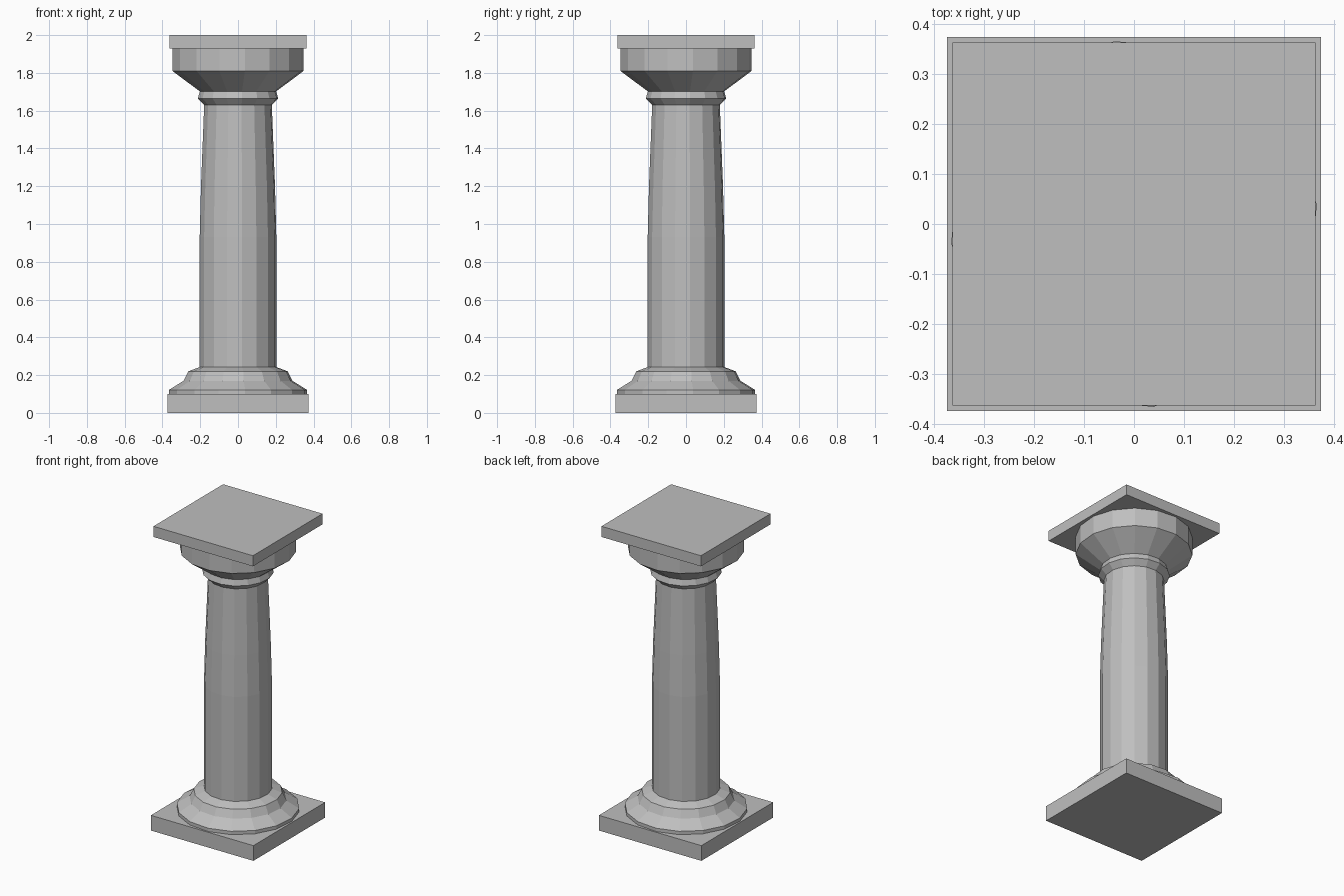
import bpy, bmesh, math

SIDES = 16
TURN = math.radians(6)

old = bpy.data.objects.get("Cube")
if old:
    bpy.data.objects.remove(old, do_unlink=True)

# Single stone colour
stone = bpy.data.materials.new("grey stone")
stone.use_nodes = True
colour = (0.52, 0.52, 0.52, 1)
stone.diffuse_color = colour
stone.node_tree.nodes["Principled BSDF"].inputs["Base Color"].default_value = colour


def finish(name, bm):
    bmesh.ops.recalc_face_normals(bm, faces=bm.faces)
    mesh = bpy.data.meshes.new(name)
    bm.to_mesh(mesh)
    bm.free()
    mesh.materials.append(stone)
    obj = bpy.data.objects.new(name, mesh)
    bpy.context.collection.objects.link(obj)
    return obj


def slab(name, half, low, high):
    bm = bmesh.new()
    bmesh.ops.create_cube(bm, size=1)
    bmesh.ops.scale(bm, vec=(2 * half, 2 * half, high - low), verts=bm.verts)
    bmesh.ops.translate(bm, vec=(0, 0, (low + high) / 2), verts=bm.verts)
    return finish(name, bm)


def turned(name, profile):
    """Flat-sided solid from (radius, height) pairs, closed at both ends."""
    bm = bmesh.new()
    rings = []
    for radius, z in profile:
        angles = [TURN + math.tau * i / SIDES for i in range(SIDES)]
        rings.append([bm.verts.new((radius * math.cos(a), radius * math.sin(a), z))
                      for a in angles])
    for low, high in zip(rings, rings[1:]):
        for i in range(SIDES):
            j = (i + 1) % SIDES
            bm.faces.new((low[i], low[j], high[j], high[i]))
    bm.faces.new(rings[0])
    bm.faces.new(rings[-1])
    return finish(name, bm)


# Square slabs at foot and head
slab("plinth", 0.373, 0, 0.1)
slab("abacus", 0.362, 1.93, 2)

# Flared base moulding
turned("base_moulding", [(0.367, 0.1), (0.367, 0.122), (0.29, 0.17),
                         (0.265, 0.22), (0.203, 0.243)])

# Shaft, tapering in its upper half
turned("shaft", [(0.204, 0.243), (0.204, 0.93), (0.197, 1.2), (0.18, 1.63)])

# Neck ring and flared capital
turned("neck_ring", [(0.18, 1.63), (0.214, 1.665), (0.203, 1.702)])
turned("capital", [(0.203, 1.702), (0.349, 1.81), (0.349, 1.93)])
